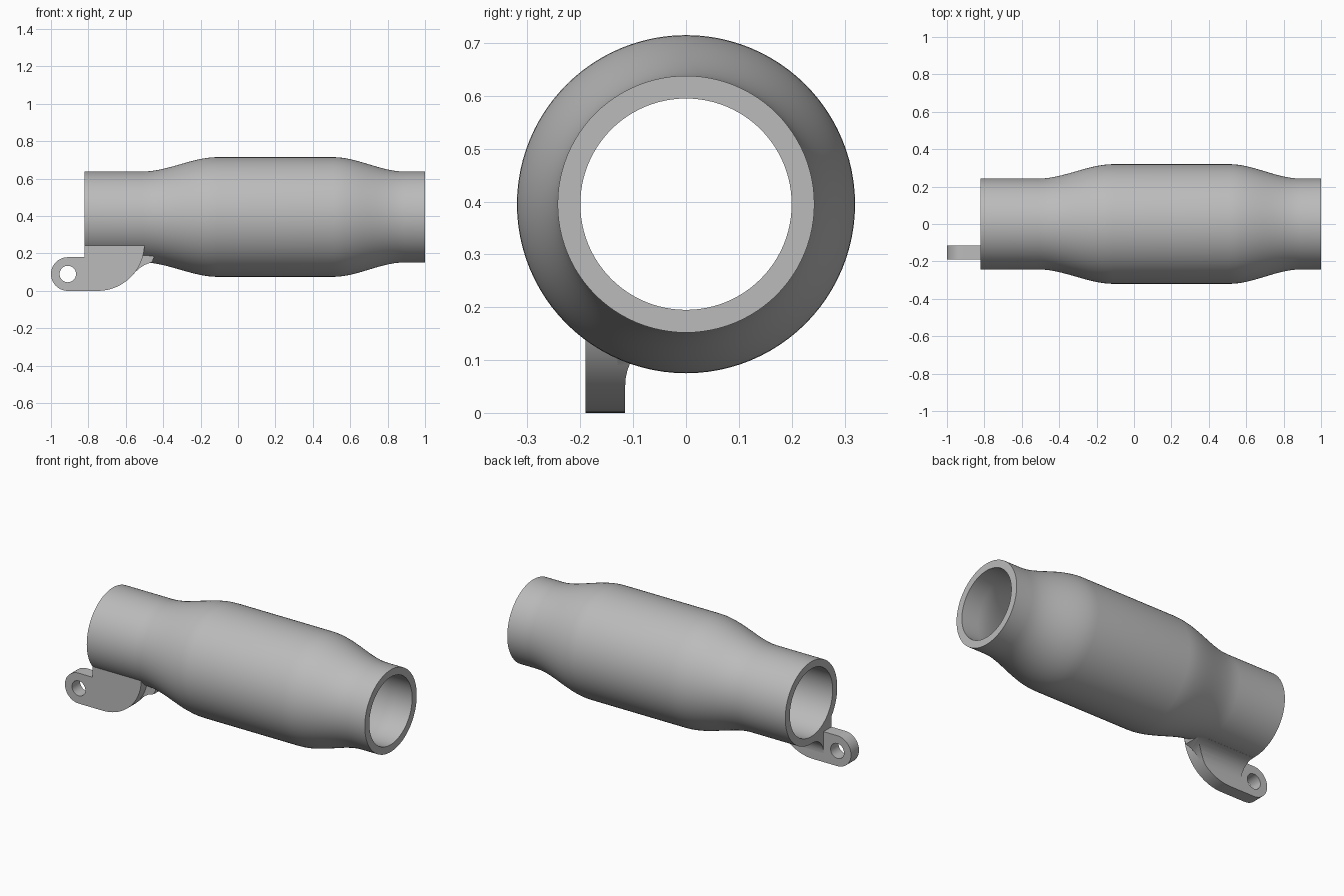
import bpy
import bmesh
from math import sin, cos, pi, radians
from mathutils import Matrix, Vector

cube = bpy.data.objects.get("Cube")
if cube:
    bpy.data.objects.remove(cube)

AXIS_Z = 0.395
END_X = -0.82
WALL = 0.043

grey = bpy.data.materials.new("cast grey")
grey.use_nodes = True
grey.diffuse_color = (0.5, 0.5, 0.5, 1)
grey.node_tree.nodes["Principled BSDF"].inputs["Base Color"].default_value = (0.5, 0.5, 0.5, 1)


def make_object(name, bm):
    bmesh.ops.recalc_face_normals(bm, faces=bm.faces)
    mesh = bpy.data.meshes.new(name)
    bm.to_mesh(mesh)
    bm.free()
    mesh.materials.append(grey)
    obj = bpy.data.objects.new(name, mesh)
    bpy.context.collection.objects.link(obj)
    return obj


def smooth(obj):
    bpy.ops.object.select_all(action='DESELECT')
    obj.select_set(True)
    bpy.context.view_layer.objects.active = obj
    bpy.ops.object.shade_smooth_by_angle(angle=radians(30))


def prism(name, points, offset):
    """Extrude a closed outline of 3D points along an offset."""
    bm = bmesh.new()
    face = bm.faces.new([bm.verts.new(p) for p in points])
    top = bmesh.ops.extrude_face_region(bm, geom=[face])["geom"]
    bmesh.ops.translate(bm, vec=Vector(offset),
                        verts=[v for v in top if isinstance(v, bmesh.types.BMVert)])
    return make_object(name, bm)


def side_prism(name, outline):
    return prism(name, [(x, -0.4, z) for x, z in outline], (0, 0.8, 0))


def section_prism(name, section, x0, x1):
    return prism(name, [(x0, y, z) for y, z in section], (x1 - x0, 0, 0))


def arc(cx, cz, r, a0, a1, n):
    angles = [radians(a0 + (a1 - a0) * i / n) for i in range(n + 1)]
    return [(cx + r * cos(a), cz + r * sin(a)) for a in angles]


def boolean(obj, cutter, operation):
    mod = obj.modifiers.new(operation.lower(), 'BOOLEAN')
    mod.operation = operation
    mod.object = cutter
    mod.solver = 'EXACT'
    bpy.context.view_layer.objects.active = obj
    bpy.ops.object.modifier_apply(modifier=mod.name)


# Hollow body: an S-curved profile out and back, spun about the long axis
def shoulder(x0, r0, x1, r1, n=14):
    steps = [i / n for i in range(n + 1)]
    return [(x0 + (x1 - x0) * t, r0 + (r1 - r0) * t * t * (3 - 2 * t)) for t in steps]


outer = ([(END_X, 0.243)] + shoulder(-0.51, 0.243, -0.11, 0.32)
         + shoulder(0.51, 0.32, 0.89, 0.243) + [(1.0, 0.243)])
profile = outer + [(x, r - WALL) for x, r in reversed(outer)]

bm = bmesh.new()
verts = [bm.verts.new((x, 0, r)) for x, r in profile]
edges = [bm.edges.new((verts[i - 1], verts[i])) for i in range(len(verts))]
bmesh.ops.spin(bm, geom=verts + edges, axis=(1, 0, 0), cent=(0, 0, 0),
               angle=2 * pi, steps=96, use_merge=True)
bmesh.ops.remove_doubles(bm, verts=bm.verts, dist=0.0001)
bmesh.ops.translate(bm, verts=bm.verts, vec=(0, 0, AXIS_Z))
smooth(make_object("tube_body", bm))

# Side outlines of the bracket: rounded ear, flat foot, swept-up heel
ear = arc(-0.91, 0.09, 0.09, 90, 270, 24)
step = [(END_X, 0.32), (END_X, 0.18)]
plate_side = side_prism("plate_outline_helper",
                        ear + arc(-0.75, 0.25, 0.25, -90, 0, 20) + [(-0.5, 0.32)] + step)
web_side = side_prism("web_outline_helper",
                      ear + arc(-0.75, 0.25, 0.25, -90, -37, 14)
                      + [(-0.524, 0.123), (-0.497, 0.14), (-0.46, 0.153), (-0.44, 0.2), (-0.44, 0.32)]
                      + step)

# Bracket plate, its upper edge ending inside the tube wall
plate = section_prism("bracket_plate",
                      [(-0.19, 0), (-0.115, 0), (-0.115, 0.207), (-0.19, 0.274)], -1.1, -0.4)
boolean(plate, plate_side, 'INTERSECT')

# Pin hole through the ear
bm = bmesh.new()
bmesh.ops.create_cone(bm, cap_ends=True, segments=32, radius1=0.044, radius2=0.044, depth=0.5,
                      matrix=Matrix.Translation((-0.91, -0.15, 0.09)) @ Matrix.Rotation(pi / 2, 4, 'X'))
hole = make_object("hole_helper", bm)
boolean(plate, hole, 'DIFFERENCE')
smooth(plate)

# Concave web blending the plate into the underside of the tube
web = section_prism("bracket_web",
                    arc(-0.015, 0.052, 0.1, 180, 88, 12) + [(-0.01, 0.175), (-0.13, 0.215), (-0.13, 0.052)],
                    END_X, -0.4)
boolean(web, web_side, 'INTERSECT')
smooth(web)

for helper in (plate_side, web_side, hole):
    bpy.data.objects.remove(helper)
